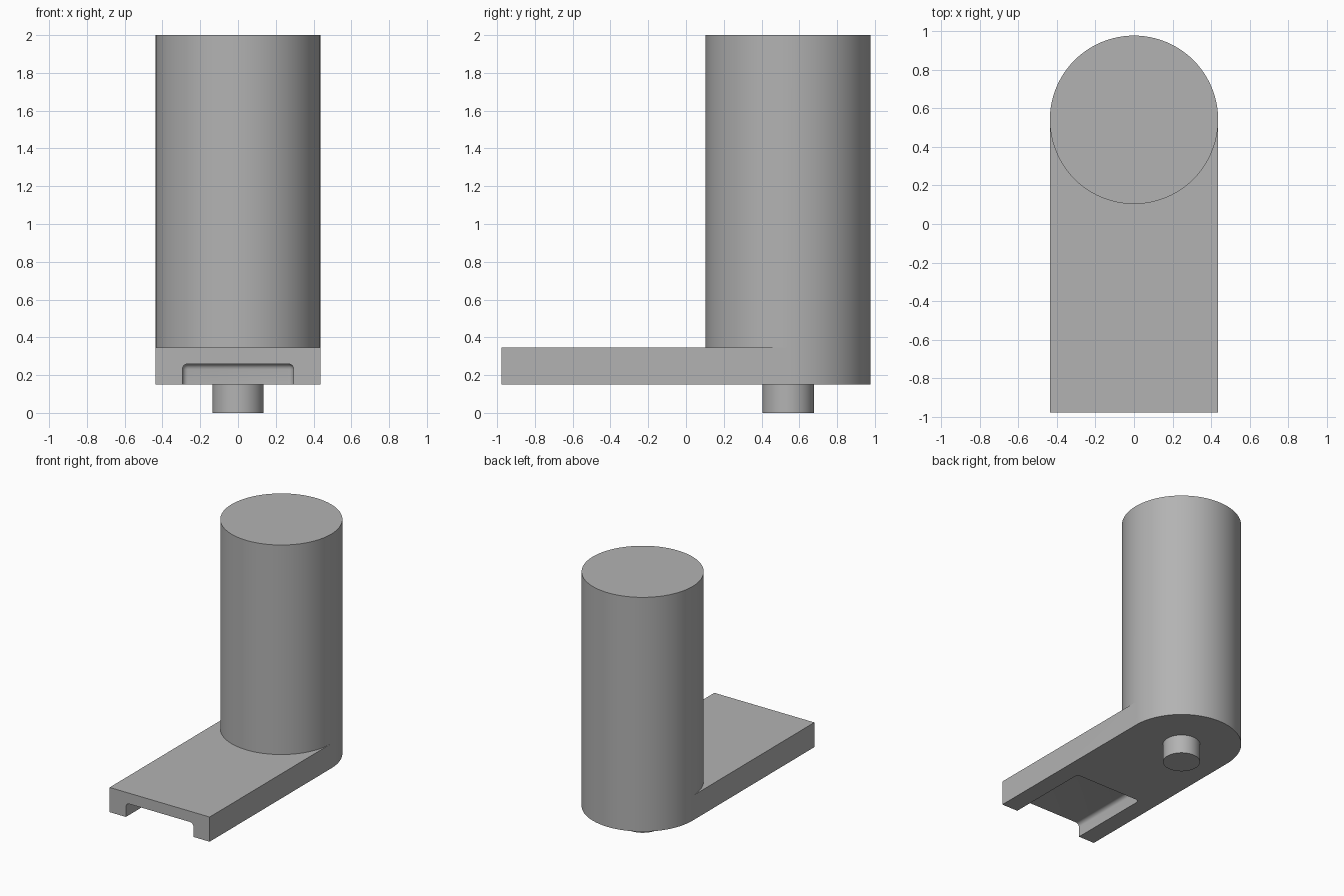
import bpy, bmesh, math

if "Cube" in bpy.data.objects:
    bpy.data.objects.remove(bpy.data.objects["Cube"])

R, CY = 0.437, 0.541            # column radius and centre
FRONT = -0.978                  # front edge of the base
Z0, Z1, Z2 = 0.15, 0.345, 2.0   # base underside, base top, column top
N = 96

grey = bpy.data.materials.new("grey")
grey.diffuse_color = (0.45, 0.45, 0.45, 1)
grey.use_nodes = True
grey.node_tree.nodes["Principled BSDF"].inputs["Base Color"].default_value = grey.diffuse_color


def finish(name, bm):
    bmesh.ops.recalc_face_normals(bm, faces=bm.faces)
    mesh = bpy.data.meshes.new(name)
    bm.to_mesh(mesh)
    bm.free()
    mesh.materials.append(grey)
    ob = bpy.data.objects.new(name, mesh)
    bpy.context.collection.objects.link(ob)
    return ob


def smooth(ob):
    bpy.ops.object.select_all(action='DESELECT')
    ob.select_set(True)
    bpy.context.view_layer.objects.active = ob
    bpy.ops.object.shade_smooth_by_angle(angle=math.radians(30))


# Round-backed base and column as one closed solid
bm = bmesh.new()


def ring(z):
    return [bm.verts.new((R * math.cos(2 * math.pi * i / N),
                          CY + R * math.sin(2 * math.pi * i / N), z)) for i in range(N)]


def corners(z):
    return [bm.verts.new((x, FRONT, z)) for x in (-R, R)]


half = N // 2
mid, top = ring(Z1), ring(Z2)
back = [bm.verts.new((v.co.x, v.co.y, Z0)) for v in mid[:half + 1]]
low, high = corners(Z0), corners(Z1)
bm.faces.new(top)
for i in range(N):
    j = (i + 1) % N
    bm.faces.new((mid[i], mid[j], top[j], top[i]))
outline_low = back + low
outline_high = mid[:half + 1] + high
for i in range(len(outline_low)):
    j = (i + 1) % len(outline_low)
    bm.faces.new((outline_low[i], outline_low[j], outline_high[j], outline_high[i]))
bm.faces.new(outline_low)
bm.faces.new(high + [mid[0]] + mid[:half - 1:-1])
body = finish("base_and_column", bm)

# Rounded channel under the front of the base
bm = bmesh.new()
bmesh.ops.create_cube(bm, size=1)
y0, y1, z0, z1 = FRONT - 0.2, -0.293, -0.1, 0.26
for v in bm.verts:
    v.co = (v.co.x * 0.59, (y0 + y1) / 2 + v.co.y * (y1 - y0),
            (z0 + z1) / 2 + v.co.z * (z1 - z0))
bmesh.ops.bevel(bm, geom=bm.edges[:], offset=0.03, segments=5, profile=0.5, affect='EDGES')
cutter = finish("channel_cutter", bm)
cutter.hide_render = True
cutter.hide_viewport = True
cut = body.modifiers.new("channel", 'BOOLEAN')
cut.operation = 'DIFFERENCE'
cut.solver = 'EXACT'
cut.object = cutter
bpy.context.view_layer.objects.active = body
bpy.ops.object.modifier_apply(modifier=cut.name)
bpy.data.objects.remove(cutter)
smooth(body)

# Pivot pin under the column
bm = bmesh.new()
bmesh.ops.create_cone(bm, cap_ends=True, segments=64, radius1=0.136, radius2=0.136, depth=Z0)
bmesh.ops.translate(bm, verts=bm.verts, vec=(0, CY, Z0 / 2))
smooth(finish("pivot_pin", bm))
